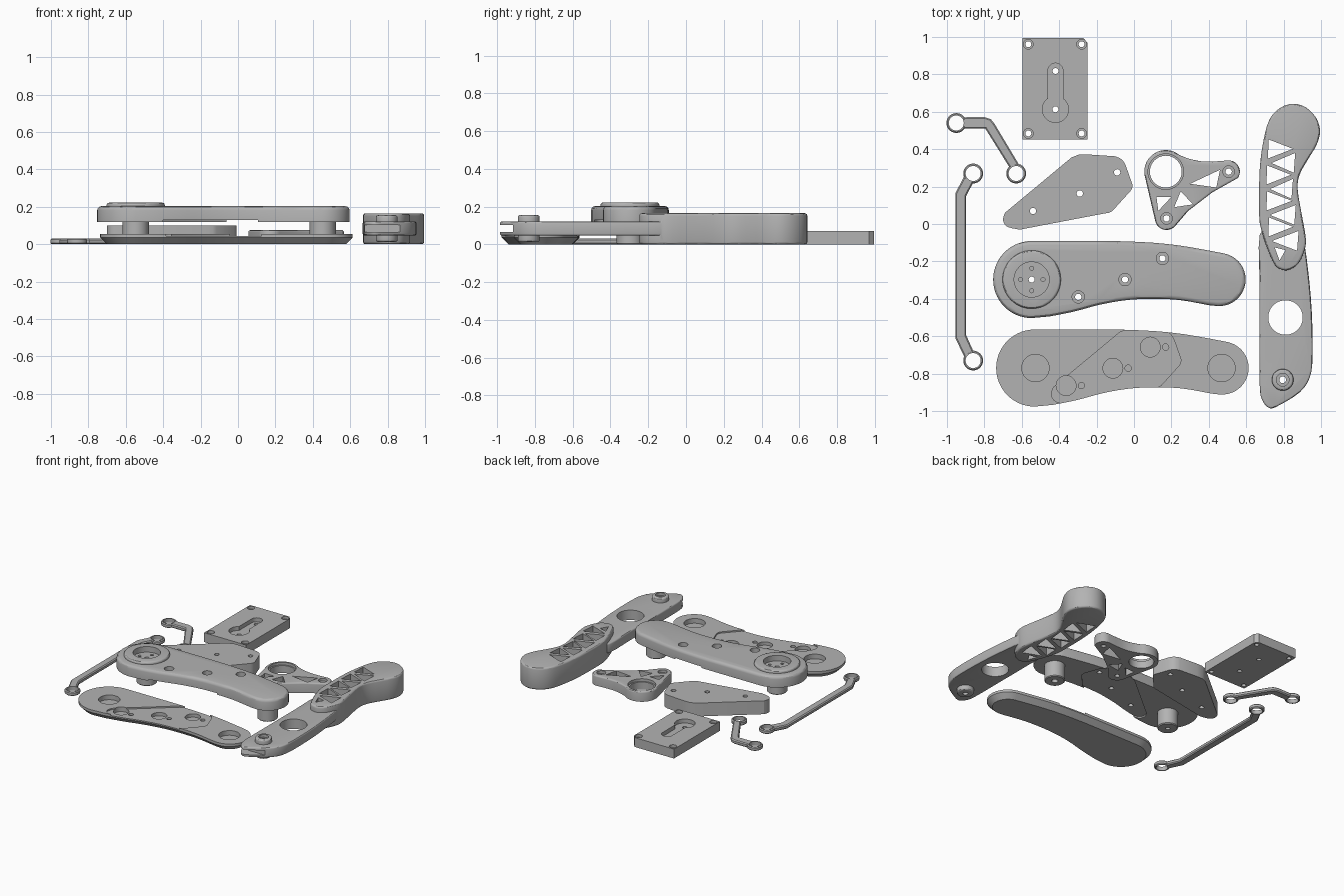
import bpy, bmesh, math

if "Cube" in bpy.data.objects:
    bpy.data.objects.remove(bpy.data.objects["Cube"])

grey = bpy.data.materials.new("plain_grey")
grey.diffuse_color = (0.45, 0.45, 0.45, 1)
grey.use_nodes = True
grey.node_tree.nodes["Principled BSDF"].inputs["Base Color"].default_value = grey.diffuse_color


def prism(name, outline, z0, z1, top=0, bottom=0, seg=3):
    """Extruded outline with optional bevelled top and bottom rims."""
    bm = bmesh.new()
    low = bm.faces.new([bm.verts.new((x, y, z0)) for x, y in outline])
    ext = bmesh.ops.extrude_face_region(bm, geom=[low], use_keep_orig=True)
    for v in ext["geom"]:
        if isinstance(v, bmesh.types.BMVert):
            v.co.z = z1
    bmesh.ops.recalc_face_normals(bm, faces=bm.faces)
    for z, w in ((z1, top), (z0, bottom)):
        if w:
            rim = [e for e in bm.edges if all(abs(v.co.z - z) < 1e-5 for v in e.verts)]
            bmesh.ops.bevel(bm, geom=rim, offset=w, segments=seg, profile=0.5, affect='EDGES')
    mesh = bpy.data.meshes.new(name)
    bm.to_mesh(mesh)
    bm.free()
    mesh.materials.append(grey)
    obj = bpy.data.objects.new(name, mesh)
    bpy.context.collection.objects.link(obj)
    return obj


def circle(x, y, r, n=40):
    return [(x + r * math.cos(2 * math.pi * i / n), y + r * math.sin(2 * math.pi * i / n)) for i in range(n)]


def arc(x, y, r, a0, a1, n=16):
    t = [math.radians(a0 + (a1 - a0) * i / n) for i in range(n + 1)]
    return [(x + r * math.cos(a), y + r * math.sin(a)) for a in t]


def spline(p, n=4, closed=True):
    """Catmull-Rom curve through the points."""
    out, m = [], len(p)
    for i in range(m if closed else m - 1):
        q = [p[(i + k) % m] if closed else p[min(max(i + k, 0), m - 1)] for k in (-1, 0, 1, 2)]
        for j in range(n):
            t = j / n
            out.append(tuple(0.5 * (2 * b + (c - a) * t + (2 * a - 5 * b + 4 * c - d) * t * t
                                    + (3 * b - a - 3 * c + d) * t ** 3) for a, b, c, d in zip(*q)))
    return out if closed else out + [p[-1]]


def shift(p, dx, dy):
    return [(x + dx, y + dy) for x, y in p]


def combine(obj, other, op):
    mod = obj.modifiers.new("bool", 'BOOLEAN')
    mod.object, mod.operation, mod.solver = other, op, 'EXACT'
    bpy.context.view_layer.objects.active = obj
    bpy.ops.object.modifier_apply(modifier=mod.name)
    bpy.data.objects.remove(other)


def cut(obj, outline, z0=-0.1, z1=0.4):
    combine(obj, prism("cutter", outline, z0, z1), 'DIFFERENCE')


def add(obj, outline, z0, z1, **kw):
    combine(obj, prism("piece", outline, z0, z1, **kw), 'UNION')


# Mounting box with keyhole recess and corner screw holes
box = prism("mounting_box", [(-.597, .452), (-.249, .452), (-.249, .97), (-.272, .995), (-.597, .995)], 0, .07)
cut(box, arc(-.42, .82, .04, 0, 180) + arc(-.42, .613, .07, 125, 415, 30), .04)
for y in (.613, .818):
    cut(box, circle(-.42, y, .016, 20))
for x in (-.565, -.28):
    for y in (.484, .961):
        cut(box, circle(x, y, .026, 24), .05)
        cut(box, circle(x, y, .016, 20))


# Two connecting links with ring ends
def link(name, bar, ends):
    obj = prism(name, bar, 0, .03, top=.007, bottom=.007, seg=1)
    for x, y in ends:
        add(obj, circle(x, y, .053), 0, .0302, top=.006, bottom=.006, seg=1)
    for x, y in ends:
        cut(obj, circle(x, y, .04))


link("long_link", [(-.905, .26), (-.955, .165), (-.955, -.61), (-.905, -.715), (-.85, -.70),
                   (-.897, -.595), (-.897, .15), (-.85, .24)], [(-.86, .27), (-.86, -.73)])
link("short_link", [(-.95, .57), (-.80, .572), (-.765, .56), (-.745, .535), (-.61, .31), (-.645, .28),
                    (-.672, .313), (-.795, .51), (-.95, .51)], [(-.95, .54), (-.63, .27)])

# Flat cover bracket with three screw holes
bracket = (spline([(-.69, .06), (-.70, .02), (-.677, -.015), (-.61, -.03)], 3, False)
           + [(-.16, .056), (-.135, .06), (-.115, .07), (-.02, .175), (-.01, .19), (-.008, .21)]
           + spline([(-.045, .315), (-.065, .345), (-.10, .362)], 3, False)
           + [(-.25, .372), (-.295, .371), (-.335, .355)])
screws = [(-.54, .07), (-.29, .163), (-.09, .276)]
plate = prism("bracket_plate", bracket, 0, .10)
for x, y in screws:
    cut(plate, circle(x, y, .017, 20))

# Upper arm with pivot pins, round hub and bracket recess underneath
arm_outline = (arc(-.547, -.297, .206, 90, 270, 28)
               + spline([(-.45, -.494), (-.32, -.468), (-.185, -.432), (-.05, -.408), (.083, -.4),
                         (.24, -.406), (.40, -.434)], 3, False)
               + arc(.455, -.297, .142, -95, 78, 20)
               + spline([(.40, -.142), (.25, -.116), (.10, -.10), (-.08, -.092), (-.24, -.091)], 3, False))
arm = prism("upper_arm", arm_outline, .12, .203, top=.022)
cut(arm, shift(bracket, .242, -.46), 0, .13)
add(arm, circle(-.547, -.297, .156, 56), .18, .222, top=.014)
for x in (-.547, .453):
    add(arm, circle(x, -.297, .07), 0, .15, bottom=.006, seg=1)
cut(arm, circle(-.547, -.297, .094, 48), .18)
cut(arm, circle(-.547, -.297, .016, 20))
cut(arm, circle(.453, -.297, .022, 20), -.1, .08)
for a in range(4):
    cut(arm, circle(-.547 + .06 * math.cos(a * math.pi / 2), -.297 + .06 * math.sin(a * math.pi / 2), .011, 12), .15)
for x, y in shift(screws, .242, -.46):
    cut(arm, circle(x, y, .033, 24), .17)
    cut(arm, circle(x, y, .017, 20))

# Arm lid with sloped underside, pin sockets and bracket recess
lid = prism("arm_lid", shift(arm_outline, .016, -.473), 0, .055, bottom=.036, seg=1)
cut(lid, shift(bracket, .259, -.934), .045)
for x in (-.527, .468):
    cut(lid, circle(x, -.77, .073), .02)
for x, y in shift(screws, .259, -.934):
    cut(lid, circle(x, y, .017, 20), .02)
    cut(lid, circle(x - .082, y, .053, 32), .02)

# Triangular bell crank
crank_outline = (arc(.17, .28, .115, 50, 190, 24) + arc(.174, .03, .062, 195, 320, 12)
                 + spline([(.29, .07), (.42, .17)], 2, False) + arc(.506, .28, .06, -35, 90, 12)
                 + spline([(.44, .335), (.36, .335), (.29, .35)], 3, False))
crank = prism("bell_crank", crank_outline, 0, .075, top=.01)
cut(crank, circle(.17, .28, .095, 48), .055)
cut(crank, circle(.17, .28, .085, 48))
for x, y in ((.506, .28), (.174, .03)):
    cut(crank, circle(x, y, .031, 24), .055)
    cut(crank, circle(x, y, .017, 20))
for tri in ([(.30, .215), (.46, .29), (.44, .195)], [(.25, .175), (.315, .105), (.215, .09)],
            [(.12, .145), (.20, .145), (.13, .07)]):
    cut(crank, tri)

# Lower leg: truss block around a flat bar
leg_outline = spline([(.672, .29), (.693, .45), (.725, .56), (.78, .62), (.85, .643), (.918, .624), (.972, .57),
                      (.995, .5), (.977, .425), (.93, .345), (.886, .265), (.875, .185), (.897, .05),
                      (.918, -.07), (.913, -.137), (.88, -.21), (.832, -.244), (.79, -.244), (.752, -.217),
                      (.715, -.137), (.683, -.04), (.669, .05)], 3)
bar_outline = spline([(.672, -.06), (.671, -.3), (.671, -.6), (.672, -.86), (.685, -.94), (.725, -.985),
                      (.78, -.967), (.886, -.90), (.94, -.82), (.955, -.70), (.95, -.46), (.93, -.24),
                      (.905, -.09), (.86, -.03), (.74, -.02)], 3)
leg = prism("lower_leg", leg_outline, 0, .165, top=.014, bottom=.014)
add(leg, bar_outline, .047, .121, top=.01, bottom=.01)
# Fork slot and ankle boss
cut(leg, [(.6, -1.1), (1.1, -1.1), (1.1, -.915), (.6, -.915)], .066, .102)
add(leg, circle(.795, -.833, .058), .012, .155, top=.012, bottom=.012)
cut(leg, circle(.795, -.833, .034, 24), .135)
cut(leg, circle(.795, -.833, .018, 20))
cut(leg, circle(.81, -.5, .092, 48))
# Truss windows
for k, (left, right, base) in enumerate(((.72, .85, .862), (.712, .84, .85), (.712, .845, .865), (.722, .85, .88))):
    d = .139 * k
    cut(leg, [(left, .452 - d), (left - .004, .35 - d), (right, .402 - d)])
    cut(leg, [(base, .380 - d), (base - .008, .274 - d), (left + .015, .326 - d)])
cut(leg, [(.752, -.125), (.81, -.14), (.778, -.195)])

# Smooth the rounded surfaces, keep edges crisp
for obj in bpy.context.scene.objects:
    bpy.ops.object.select_all(action='DESELECT')
    obj.select_set(True)
    bpy.context.view_layer.objects.active = obj
    bpy.ops.object.shade_smooth_by_angle(angle=math.radians(30))
